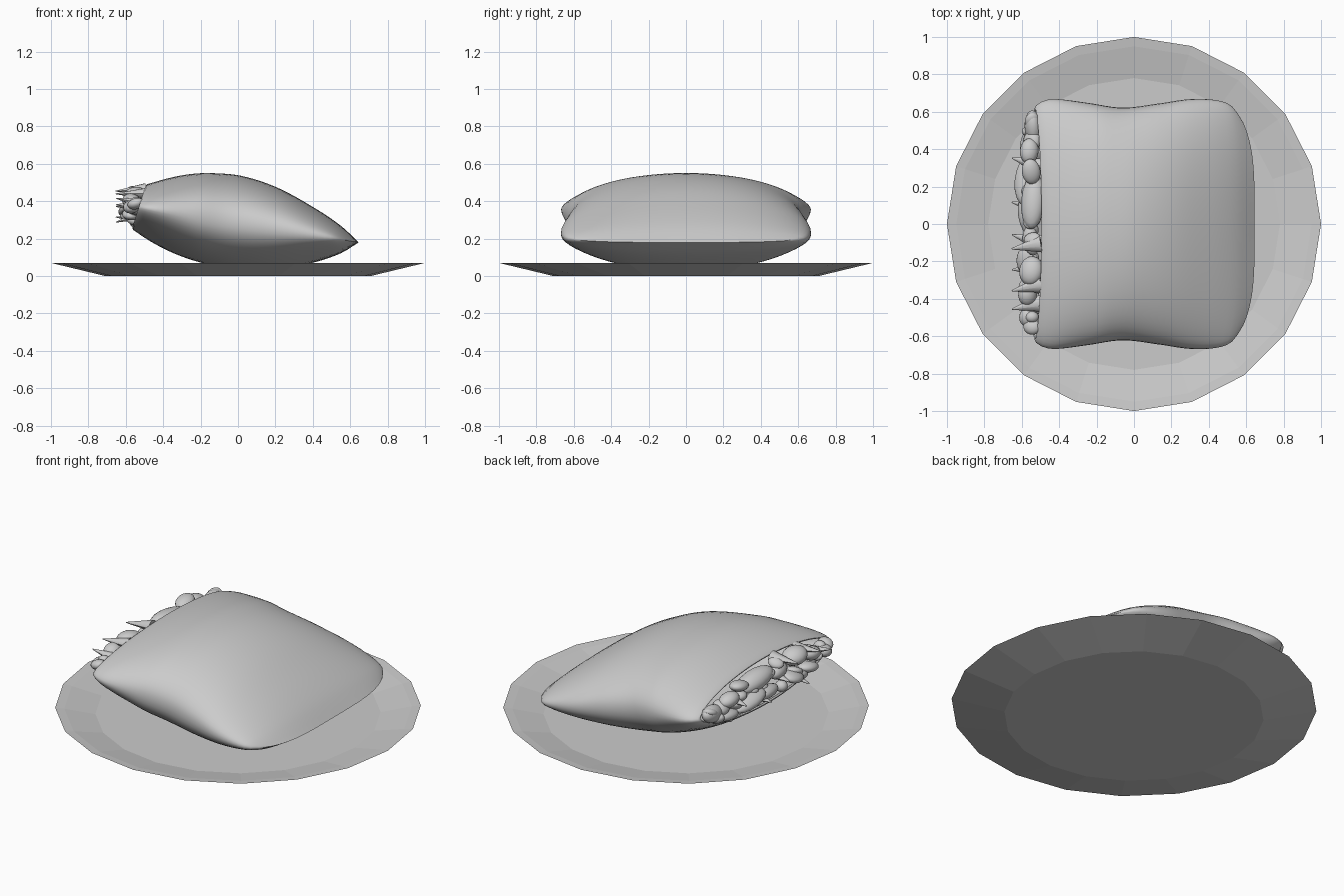
import bpy, bmesh, math, random
from mathutils import Vector, Euler

if "Cube" in bpy.data.objects:
    bpy.data.objects.remove(bpy.data.objects["Cube"])

random.seed(4)


def make_object(name, bm, smooth=None):
    bmesh.ops.recalc_face_normals(bm, faces=bm.faces)
    me = bpy.data.meshes.new(name)
    bm.to_mesh(me)
    bm.free()
    ob = bpy.data.objects.new(name, me)
    bpy.context.collection.objects.link(ob)
    if smooth:
        bpy.ops.object.select_all(action='DESELECT')
        ob.select_set(True)
        bpy.context.view_layer.objects.active = ob
        bpy.ops.object.shade_smooth_by_angle(angle=math.radians(smooth))
    return ob


def skin(bm, rings):
    for a, b in zip(rings, rings[1:]):
        n = len(a)
        for i in range(n):
            bm.faces.new((a[i], a[(i + 1) % n], b[(i + 1) % n], b[i]))


def curve(points, t):
    """Smooth (Catmull-Rom style) interpolation of a small table."""
    k = 0
    while k < len(points) - 2 and t > points[k + 1][0]:
        k += 1
    slope = lambda i: ((points[min(i + 1, len(points) - 1)][1] - points[max(i - 1, 0)][1]) /
                       (points[min(i + 1, len(points) - 1)][0] - points[max(i - 1, 0)][0]))
    (x0, y0), (x1, y1) = points[k], points[k + 1]
    d = x1 - x0
    s = (t - x0) / d
    return ((2*s**3 - 3*s*s + 1) * y0 + (s**3 - 2*s*s + s) * d * slope(k)
            + (3*s*s - 2*s**3) * y1 + (s**3 - s*s) * d * slope(k + 1))


# Plate: 20-sided, flat shaded
bm = bmesh.new()
rings = []
for r, z in [(0.71, 0), (1.0, 0.07), (0.95, 0.064), (0.78, 0.03)]:
    rings.append([bm.verts.new((r * math.cos(i * math.pi / 10), r * math.sin(i * math.pi / 10), z))
                  for i in range(20)])
skin(bm, rings)
bm.faces.new(rings[0])
bm.faces.new(rings[-1])
make_object("plate", bm)

# Bread pocket: puffed square, open on the left, seam tilted down to the right
WIDTH = [(0, .63), (.04, .658), (.1, .668), (.25, .648), (.42, .622), (.6, .645),
         (.75, .668), (.88, .66), (.95, .625), (1, .54)]
HEIGHT = [(0, .125), (.1, .18), (.2, .22), (.3, .243), (.45, .254), (.62, .223),
          (.79, .15), (.92, .073), (1, 0)]
N = 64


def pocket_ring(bm, u, scale):
    ring = []
    w, h = curve(WIDTH, u), curve(HEIGHT, u)
    p = 0.62 - 0.17 * min(1, u / 0.3)
    for i in range(N):
        a = 2 * math.pi * i / N
        v, side = math.cos(a), math.sin(a)
        lens = max(0, 1 - v * v) ** p
        dz = math.copysign(h * lens, side) * scale if abs(side) > 1e-6 else 0
        left = -0.53 + 0.3 * dz * (1 - u)
        right = 0.645 - 0.06 * v ** 4
        x = left + u * (right - left)
        z = 0.37 - 0.162 * (x + 0.53) + dz
        ring.append(bm.verts.new((x, w * v * (1 - (1 - scale) * .3), max(z, 0.03))))
    return ring


bm = bmesh.new()
stations = [(.25, .88), (.1, .88), (0.004, .88), (0, .95)]
stations += [(0.006 + 0.994 * (i / 36), 1) for i in range(37)]
skin(bm, [pocket_ring(bm, u, s) for u, s in stations])
bmesh.ops.remove_doubles(bm, verts=bm.verts, dist=0.0005)
make_object("bread_pocket", bm, 60)


# Filling: rounded chunks and pointed shreds packed into the mouth
def chunk(name, loc, size, rot, pointed=False):
    bm = bmesh.new()
    if pointed:
        bmesh.ops.create_cone(bm, cap_ends=True, segments=10, radius1=1, radius2=0.08, depth=2)
    else:
        bmesh.ops.create_uvsphere(bm, u_segments=16, v_segments=10, radius=1)
    turn = Euler(rot).to_matrix()
    for v in bm.verts:
        v.co = turn @ Vector([c * s for c, s in zip(v.co, size)]) + Vector(loc)
    make_object(name, bm, 50)


MAIN = [  # x, y, z, half length along y, half width, half height
    (-.54, .12, .42, .15, .065, .05), (-.58, .23, .35, .13, .06, .035),
    (-.54, .52, .37, .09, .045, .05), (-.56, .39, .41, .07, .05, .04),
    (-.55, -.25, .43, .08, .065, .045), (-.57, -.38, .40, .06, .05, .04),
    (-.57, -.50, .37, .05, .045, .035), (-.57, .05, .33, .11, .05, .035),
    (-.57, -.20, .33, .08, .06, .03), (-.56, .42, .33, .09, .05, .03),
    (-.55, -.09, .40, .08, .045, .04), (-.57, -.35, .33, .07, .05, .03),
    (-.55, .28, .45, .07, .05, .03)]
for i, (x, y, z, l, w, h) in enumerate(MAIN):
    chunk(f"filling_chunk_{i}", (x, y, z), (w, l, h),
          (random.uniform(-.25, .25), random.uniform(-.3, .3), random.uniform(-.2, .2)))

for i in range(22):
    y = -.55 + 1.1 * i / 21
    span = .085 * (1 - (y / .65) ** 2)
    chunk(f"filling_bit_{i}", (-.545, y, .37 + random.uniform(-span, span)),
          (random.uniform(.035, .06), random.uniform(.03, .06), random.uniform(.02, .035)),
          (random.uniform(-.6, .6), random.uniform(-.4, .4), random.uniform(-.6, .6)))

# Pointed shreds poke out towards -x
for i, (y, z) in enumerate([(-.08, .37), (-.24, .31), (-.34, .44), (.1, .31),
                            (-.12, .46), (.33, .38), (-.44, .40)]):
    chunk(f"filling_shred_{i}", (-.575, y, z), (.03, .045, .08),
          (0, -math.pi / 2 + random.uniform(-.3, .3), random.uniform(-.3, .3)), True)
